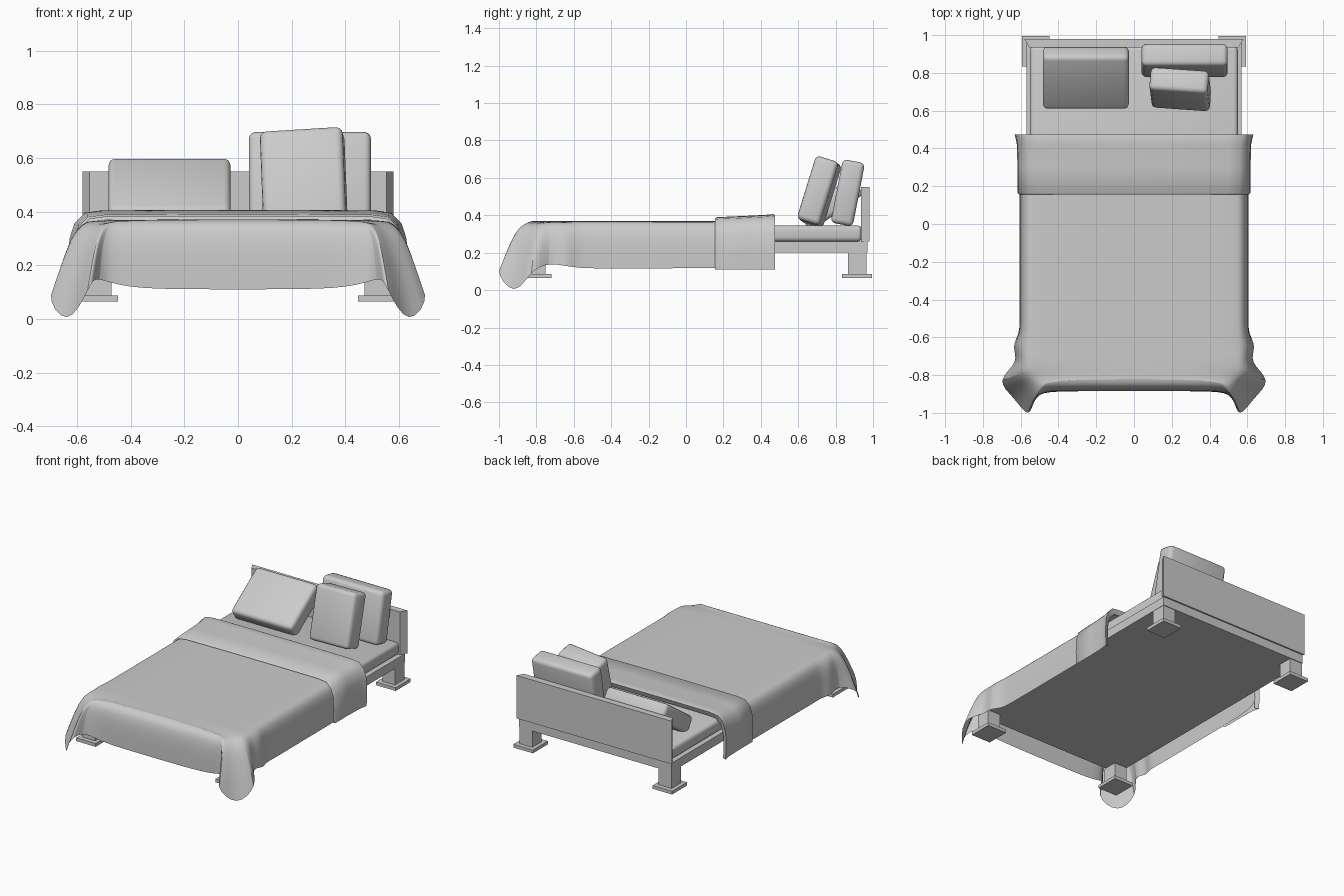
import bpy, bmesh
from math import radians, hypot
from mathutils import Euler, Matrix

if "Cube" in bpy.data.objects:
    bpy.data.objects.remove(bpy.data.objects["Cube"])


def finish(name, bm, smooth=None):
    bmesh.ops.recalc_face_normals(bm, faces=bm.faces)
    me = bpy.data.meshes.new(name)
    bm.to_mesh(me)
    bm.free()
    ob = bpy.data.objects.new(name, me)
    bpy.context.collection.objects.link(ob)
    if smooth:
        bpy.context.view_layer.objects.active = ob
        bpy.ops.object.select_all(action='DESELECT')
        ob.select_set(True)
        bpy.ops.object.shade_smooth_by_angle(angle=radians(smooth))
    return ob


def box(name, lo, hi, bevel=0.0, rot=None):
    """Box between two corners, optionally rounded and rotated about its centre."""
    size = [b - a for a, b in zip(lo, hi)]
    mid = [(a + b) / 2 for a, b in zip(lo, hi)]
    bm = bmesh.new()
    bmesh.ops.create_cube(bm, size=1, matrix=Matrix.Diagonal((*size, 1)))
    if bevel:
        bmesh.ops.bevel(bm, geom=bm.edges[:], offset=bevel, segments=3,
                        profile=0.5, affect='EDGES')
    ob = finish(name, bm, 40 if bevel else None)
    ob.location = mid
    if rot:
        ob.rotation_euler = Euler([radians(a) for a in rot])
    return ob


def pillow(name, centre, dims, rot):
    lo = [c - d / 2 for c, d in zip(centre, dims)]
    hi = [c + d / 2 for c, d in zip(centre, dims)]
    return box(name, lo, hi, 0.025, rot)


# Frame, mattress
box("bed_frame", (-0.57, -0.84, 0.20), (0.57, 0.97, 0.26))
box("mattress", (-0.55, -0.83, 0.26), (0.55, 0.94, 0.345), 0.022)

# Headboard, its front face slightly narrower
headboard = box("headboard", (-0.58, 0.935, 0.26), (0.58, 0.98, 0.55))
for v in headboard.data.vertices:
    if v.co.y < 0:
        v.co.x *= 0.955

# Legs with foot plates
for side, sx in (("left", -1), ("right", 1)):
    for end, y in (("front", -0.80), ("back", 0.915)):
        x = 0.52 * sx
        box(f"{end}_{side}_leg", (x - 0.048, y - 0.05, 0.085), (x + 0.048, y + 0.05, 0.20))
        box(f"{end}_{side}_foot_plate", (x - 0.073, y - 0.08, 0.065), (x + 0.073, y + 0.08, 0.087))

# Pillows
pillow("reclined_pillow", (-0.255, 0.775, 0.46), (0.455, 0.115, 0.345), (-55, 0, 0))
pillow("back_pillow", (0.268, 0.865, 0.52), (0.455, 0.12, 0.345), (-11, 0, 0))
pillow("front_pillow", (0.245, 0.713, 0.525), (0.31, 0.127, 0.355), (-17, -3.5, -4))

# Duvet: (top edge x, y, hem x, y, z) from the back of the side round to the front
rim = [(.53, .465, .605, .465, .115), (.53, .0, .605, .0, .118), (.53, -.5, .605, -.5, .115),
       (.53, -.6, .605, -.58, .12), (.53, -.66, .65, -.65, .13), (.53, -.72, .605, -.73, .145),
       (.53, -.77, .735, -.83, .11), (.51, -.80, .635, -.915, -.05), (.48, -.815, .55, -1.045, .13),
       (.44, -.82, .53, -.90, .16), (.40, -.82, .43, -.885, .113), (.15, -.82, .15, -.885, .11)]
hang = [(0, 0), (.45, .03), (.8, .14), (.97, .38), (1, .68), (1, 1)]
flare = [(0, 0), (.25, .07), (.46, .2), (.64, .43), (.82, .7), (1, 1)]
TOP = 0.37
bm = bmesh.new()
columns = []
path = [(p, 1) for p in rim] + [(p, -1) for p in reversed(rim)]
for (tx, ty, hx, hy, hz), s in path:
    f = min(1, max(0, (hypot(hx - tx, hy - ty) - 0.09) / 0.08))
    col = []
    for (h0, v0), (h1, v1) in zip(hang, flare):
        h, v = h0 + (h1 - h0) * f, v0 + (v1 - v0) * f
        col.append(bm.verts.new((s * (tx + (hx - tx) * h), ty + (hy - ty) * h, TOP + (hz - TOP) * v)))
    columns.append(col)
for a, b in zip(columns, columns[1:]):
    for k in range(len(hang) - 1):
        bm.faces.new((a[k], a[k + 1], b[k + 1], b[k]))
n = len(rim)
for i in range(n - 1):
    bm.faces.new((columns[i][0], columns[i + 1][0], columns[-2 - i][0], columns[-1 - i][0]))
duvet = finish("duvet", bm, 60)
sub = duvet.modifiers.new("soften", 'SUBSURF')
sub.levels = sub.render_levels = 2

# Turned-back duvet fold: half cross-section swept along y, closing inward at the back
half = [(.613, .11), (.617, .20), (.613, .29), (.595, .345), (.56, .38), (.50, .388), (.2, .39)]
section = half + [(-x, z) for x, z in reversed(half)]
rows = [(.155, .985, -.008), (.165, 1, 0), (.30, 1, .006), (.42, 1.005, .012),
        (.465, 1.02, .016), (.475, 1.025, .012), (.462, .98, -.02)]
bm = bmesh.new()
grid = [[bm.verts.new((x * s, y, z + dz * (z - .11) / .28)) for x, z in section] for y, s, dz in rows]
for a, b in zip(grid, grid[1:]):
    for i in range(len(section) - 1):
        bm.faces.new((a[i], a[i + 1], b[i + 1], b[i]))
finish("duvet_fold", bm, 50)
